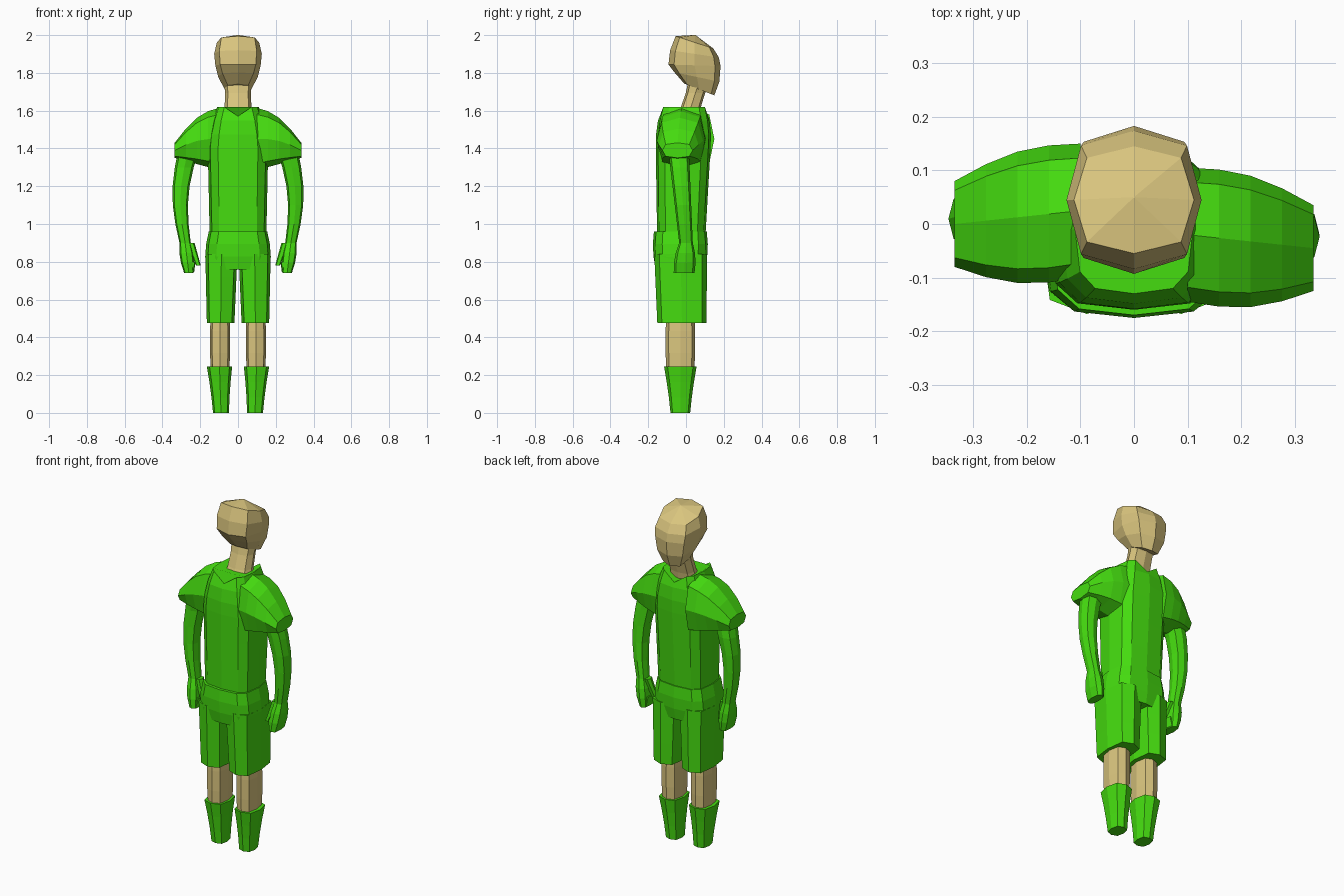
import bpy, bmesh, math
from mathutils import Vector


def material(name, rgb):
    mat = bpy.data.materials.new(name)
    mat.use_nodes = True
    mat.diffuse_color = (*rgb, 1)
    shader = mat.node_tree.nodes["Principled BSDF"]
    shader.inputs["Base Color"].default_value = (*rgb, 1)
    return mat


def rounded(value, boxiness):
    """Push a sine or cosine outwards, so that a circle becomes boxier."""
    return math.copysign(abs(value) ** boxiness, value) if abs(value) > .001 else 0


def unchanged(point):
    return point


def tube(name, mat, start, end, start_size, end_size, bulge=0, bow=(0, 0, 0),
         steps=3, sides=8, boxiness=.7, sideways=False, adjust=unchanged):
    """Skin a faceted tube whose size runs from start to end, swelling by bulge
    and bending by bow in the middle."""
    start, end, bow = Vector(start), Vector(end), Vector(bow)
    start_size, end_size = Vector(start_size), Vector(end_size)
    bm = bmesh.new()
    loops = []
    for step in range(steps + 1):
        along = step / steps
        middle = math.sin(math.pi * along)
        centre = start.lerp(end, along) + bow * middle
        size = start_size.lerp(end_size, along)
        loop = []
        for side in range(sides):
            angle = math.tau * side / sides
            across = (size.x + bulge * middle) * rounded(math.cos(angle), boxiness)
            deep = (size.y + bulge * middle) * rounded(math.sin(angle), boxiness)
            offset = (0, across, deep) if sideways else (across, deep, 0)
            loop.append(bm.verts.new(adjust(centre + Vector(offset))))
        loops.append(loop)
    for low, high in zip(loops, loops[1:]):
        for side in range(sides):
            following = (side + 1) % sides
            bm.faces.new((low[side], low[following], high[following], high[side]))
    bm.faces.new(loops[0])
    bm.faces.new(loops[-1])
    bmesh.ops.recalc_face_normals(bm, faces=bm.faces)
    mesh = bpy.data.meshes.new(name)
    bm.to_mesh(mesh)
    bm.free()
    mesh.materials.append(mat)
    obj = bpy.data.objects.new(name, mesh)
    bpy.context.scene.collection.objects.link(obj)


def tilt_head(point):
    """Slope the jaw and the crown down towards the back."""
    point.z -= 3 * abs(point.z - 1.85) * (point.y - .05)
    return point


def notch_collar(point):
    """Dip the middle of the collar."""
    if point.z > 1.6 and abs(point.x) < .03:
        point.z -= .05
    return point


cube = bpy.data.objects.get("Cube")
if cube:
    bpy.data.objects.remove(cube, do_unlink=True)

green = material("bright green", (.06, .72, .005))
tan = material("skin tan", (.7, .56, .21))

# Head in three tiers, and the leaning neck
face_size, brow_size = (.12, .138), (.112, .1)
tube("jaw", tan, (0, .07, 1.72), (0, .045, 1.84), (.07, .08), face_size,
     bulge=.01, steps=2, adjust=tilt_head)
tube("cranium", tan, (0, .045, 1.84), (0, .045, 1.96), face_size, brow_size,
     bulge=.01, steps=2, adjust=tilt_head)
tube("crown", tan, (0, .045, 1.96), (0, .05, 2), brow_size, (.002, .002),
     steps=1, adjust=tilt_head)
tube("neck", tan, (0, 0, 1.54), (0, .075, 1.77), (.085, .065), (.075, .06),
     bulge=-.012)

# Shirt, shoulders with a notched collar, and the waist of the shorts
chest_size = (.16, .145)
trunk = dict(sides=12, boxiness=.6)
tube("shirt", green, (0, -.025, .94), (0, -.015, 1.4), (.15, .128), chest_size,
     **trunk)
tube("shoulders", green, (0, -.015, 1.4), (0, -.01, 1.62), chest_size, (.11, .12),
     bulge=.01, adjust=notch_collar, **trunk)
tube("shorts_waist", green, (0, -.03, .76), (0, -.03, .96), (.17, .13), (.155, .14),
     bulge=.01, **trunk)

for label, sign in (("left", 1), ("right", -1)):
    def mirror(point):
        point.x *= sign
        return point

    def turn(point):
        """Mirror, and set the right shoulder further back than the left."""
        if sign < 0:
            point.y += .045 * min(1, max(0, (point.z - .9) * 2.5))
        return mirror(point)

    # Sleeve and bent arm
    tube(label + "_sleeve", green, (.1, -.02, 1.45), (.335, -.045, 1.39),
         (.125, .165), (.08, .04), bulge=.02, bow=(0, 0, .02), steps=4,
         sideways=True, adjust=turn)
    tube(label + "_arm", green, (.26, -.04, 1.4), (.28, 0, .9),
         (.055, .055), (.03, .036), bow=(.035, 0, 0), steps=5, adjust=turn)

    # Loosely closed hand
    tube(label + "_hand", green, (.28, 0, .9), (.26, -.01, .74),
         (.03, .036), (.025, .055), bulge=.01, adjust=mirror)
    tube(label + "_thumb", green, (.25, 0, .9), (.21, -.02, .78),
         (.02, .025), (.013, .015), sides=6, adjust=mirror)
    tube(label + "_fingers", green, (.25, -.01, .745), (.235, -.01, .8),
         (.018, .045), (.01, .04), steps=2, sides=6, adjust=mirror)

    # Shorts leg, shin and sock
    tube(label + "_shorts_leg", green, (.092, -.022, .476), (.088, -.028, .84),
         (.073, .13), (.085, .14), boxiness=.6, adjust=mirror)
    tube(label + "_shin", tan, (.095, -.03, .2), (.095, -.03, .55),
         (.048, .073), (.048, .073), bulge=.006, adjust=mirror)
    tube(label + "_sock", green, (.09, -.03, 0), (.098, -.03, .245),
         (.042, .052), (.067, .086), bulge=-.003, adjust=mirror)
